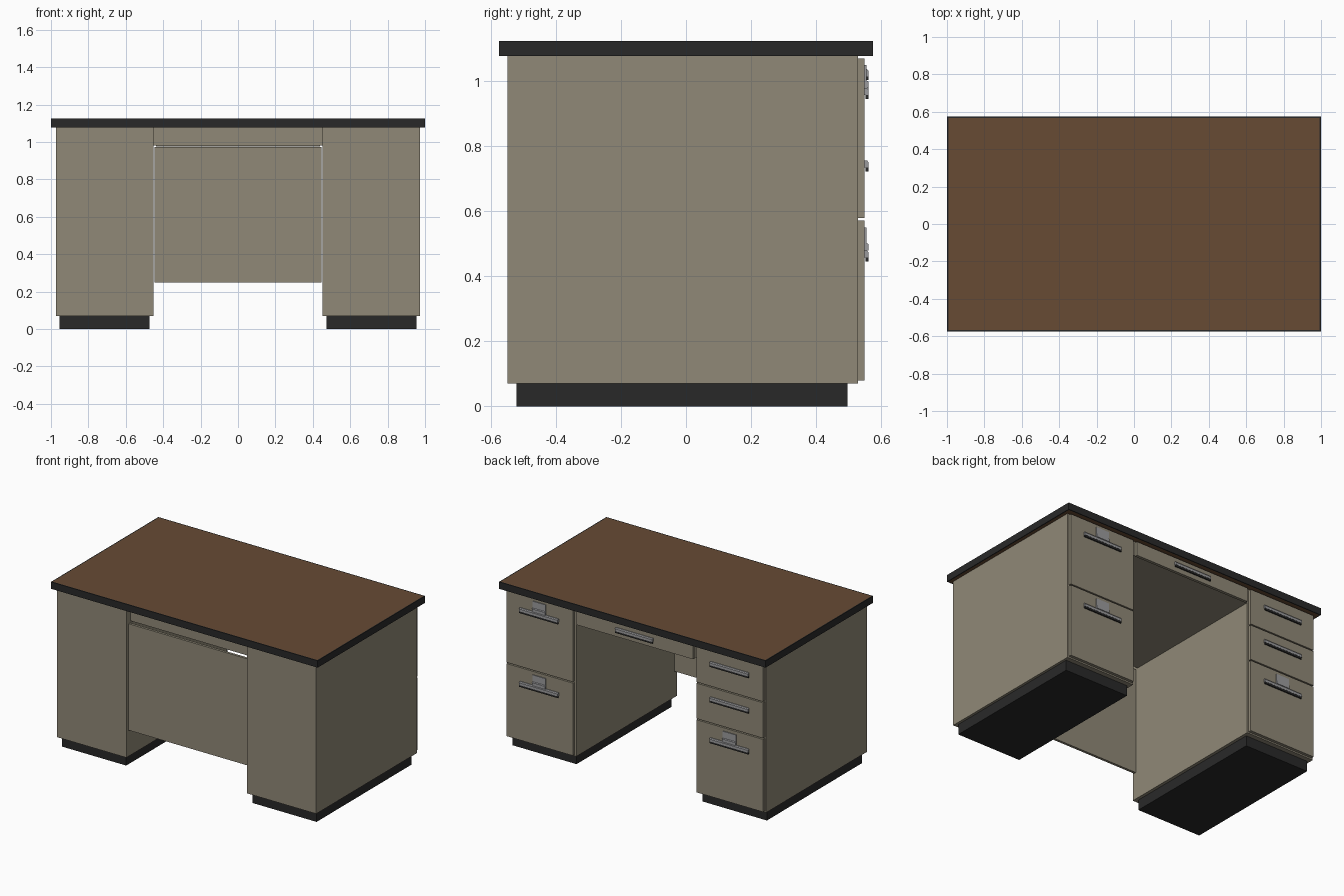
import bpy

if "Cube" in bpy.data.objects:
    bpy.data.objects.remove(bpy.data.objects["Cube"])


def material(name, rgb):
    m = bpy.data.materials.new(name)
    m.diffuse_color = (*rgb, 1)
    m.use_nodes = True
    m.node_tree.nodes["Principled BSDF"].inputs["Base Color"].default_value = m.diffuse_color
    return m


BODY = material("putty_paint", (0.28, 0.25, 0.185))
WOOD = material("brown_top", (0.136, 0.07, 0.034))
DARK = material("black_trim", (0.022, 0.022, 0.022))
STEEL = material("steel", (0.33, 0.33, 0.34))


def box(name, x, y, z, mat):
    """Box from (min, max) ranges on each axis."""
    bpy.ops.mesh.primitive_cube_add(size=1, location=[sum(r) / 2 for r in (x, y, z)])
    o = bpy.context.object
    o.name = name
    o.scale = [abs(r[1] - r[0]) for r in (x, y, z)]
    bpy.ops.object.transform_apply(location=False, rotation=False, scale=True)
    o.data.materials.append(mat)
    return o


def extrude_x(name, profile, cx, width, mat):
    """Extrude a (y, z) profile along x."""
    n = len(profile)
    verts = [(cx + s * width / 2, y, z) for s in (-1, 1) for y, z in profile]
    faces = [tuple(range(n))[::-1], tuple(range(n, 2 * n))]
    faces += [(i, (i + 1) % n, n + (i + 1) % n, n + i) for i in range(n)]
    me = bpy.data.meshes.new(name)
    me.from_pydata(verts, [], faces)
    me.materials.append(mat)
    o = bpy.data.objects.new(name, me)
    bpy.context.collection.objects.link(o)


def handle(name, cx, top, width=0.29):
    # light grip bar with a dark finger lip below
    extrude_x(name + "_grip", [(0.549, top), (0.557, top), (0.562, top - 0.006),
                               (0.562, top - 0.022), (0.549, top - 0.022)], cx, width, STEEL)
    box(name + "_lip", (cx - width / 2, cx + width / 2), (0.553, 0.561),
        (top - 0.034, top - 0.022), DARK)


def latch(name, cx, z):
    # label plate with thicker thumb catch
    extrude_x(name, [(0.549, z), (0.561, z), (0.561, z + 0.02), (0.555, z + 0.024),
                     (0.555, z + 0.07), (0.549, z + 0.07)], cx, 0.1, STEEL)


# desktop with edge trim
TX, TY, R, TZ = 1.0, 0.575, 0.007, (1.078, 1.125)
box("desktop", (-TX + R, TX - R), (-TY + R, TY - R), TZ, WOOD)
for s, n in ((-1, "left"), (1, "right")):
    box(n + "_edge_trim", sorted((s * TX, s * (TX - R))), (-TY, TY), TZ, DARK)
for s, n in ((-1, "front"), (1, "back")):
    box(n + "_edge_trim", (-TX + R, TX - R), sorted((s * TY, s * (TY - R))), TZ, DARK)

# pedestals, plinths, drawers
stacks = {-1: ("left", [(0.08, 0.572, 0.48, True), (0.58, 0.82, 0.757, False),
                        (0.828, 1.07, 0.997, False)]),
          1: ("right", [(0.08, 0.572, 0.48, True), (0.58, 1.07, 0.98, True)])}
for s, (side, drawers) in stacks.items():
    box(side + "_pedestal", sorted((s * 0.452, s * 0.972)), (-0.55, 0.53), (0.07, 1.078), BODY)
    box(side + "_plinth", sorted((s * 0.473, s * 0.955)), (-0.522, 0.497), (0, 0.07), DARK)
    for i, (z0, z1, top, has_latch) in enumerate(drawers):
        n = f"{side}_drawer_{i + 1}"
        box(n + "_front", sorted((s * 0.464, s * 0.962)), (0.53, 0.55), (z0, z1), BODY)
        handle(n + "_handle", s * 0.714, top)
        if has_latch:
            latch(n + "_latch", s * 0.714, top)

# centre drawer
box("centre_drawer_box", (-0.452, 0.452), (-0.505, 0.53), (0.98, 1.078), BODY)
box("centre_drawer_front", (-0.438, 0.438), (0.53, 0.55), (0.975, 1.07), BODY)
handle("centre_drawer_handle", 0, 1.038, 0.28)

# modesty panel
box("modesty_panel", (-0.447, 0.447), (-0.532, -0.515), (0.25, 0.972), BODY)
